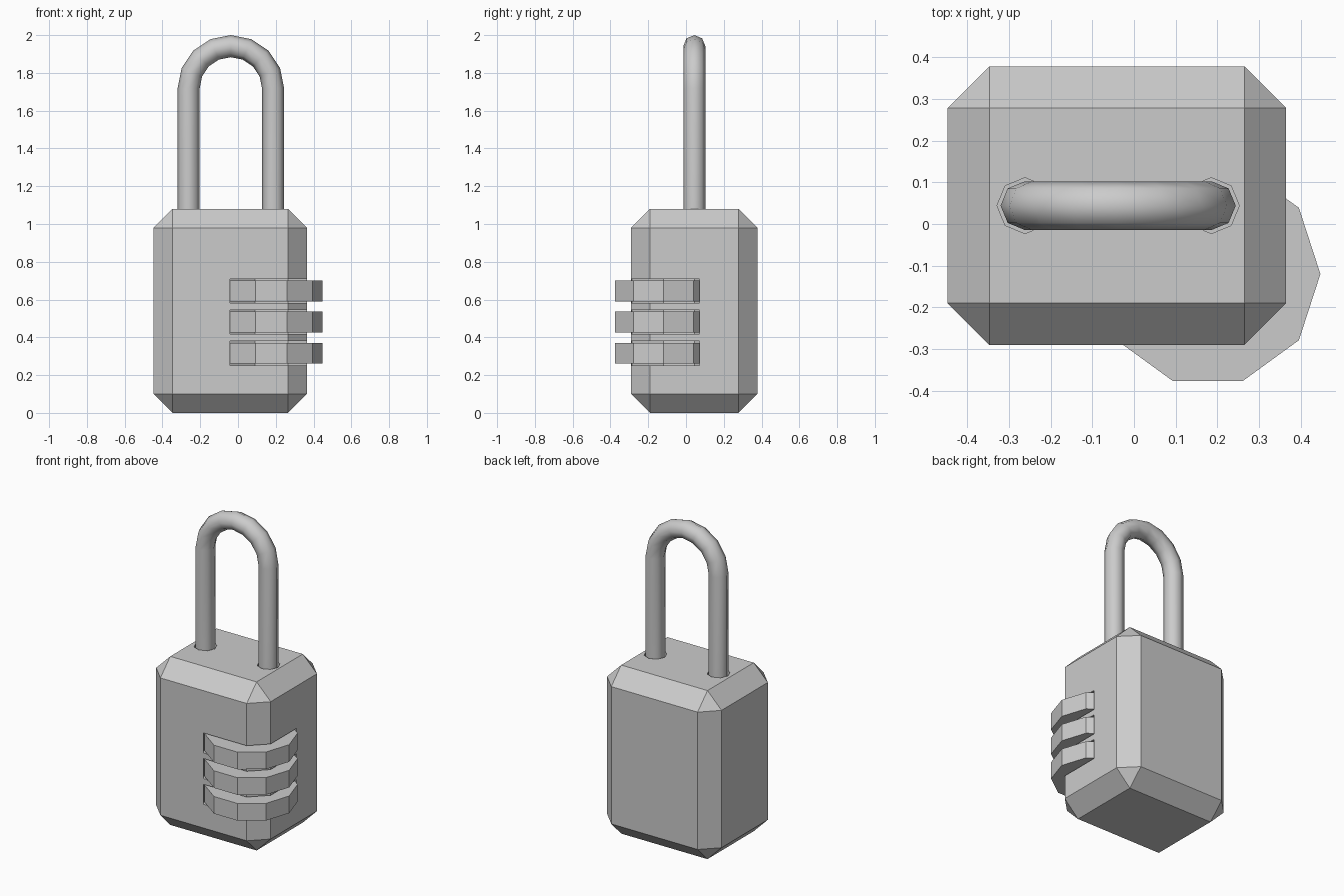
import bpy, bmesh
from math import pi, cos, sin, radians
from mathutils import Vector

if "Cube" in bpy.data.objects:
    bpy.data.objects.remove(bpy.data.objects["Cube"])


def cylinder(name, x, y, z0, z1, radius, sides):
    # capped prism with its first corner on +x
    bm = bmesh.new()
    base = [bm.verts.new((x + radius * cos(2 * pi * i / sides),
                          y + radius * sin(2 * pi * i / sides), z0)) for i in range(sides)]
    face = bm.faces.new(base)
    top = bmesh.ops.extrude_face_region(bm, geom=[face])["geom"]
    bmesh.ops.translate(bm, vec=(0, 0, z1 - z0),
                        verts=[v for v in top if isinstance(v, bmesh.types.BMVert)])
    return finish(name, bm)


def finish(name, bm):
    bmesh.ops.recalc_face_normals(bm, faces=bm.faces)
    mesh = bpy.data.meshes.new(name)
    bm.to_mesh(mesh)
    bm.free()
    obj = bpy.data.objects.new(name, mesh)
    bpy.context.collection.objects.link(obj)
    return obj


def cut(target, cutter):
    cutter.hide_render = True
    mod = target.modifiers.new("cut", "BOOLEAN")
    mod.operation = "DIFFERENCE"
    mod.solver = "EXACT"
    mod.object = cutter
    bpy.context.view_layer.objects.active = target
    bpy.ops.object.modifier_apply(modifier=mod.name)
    bpy.data.objects.remove(cutter)


# Chamfered body
X0, X1, Y0, Y1, H = -0.447, 0.365, -0.29, 0.378, 1.08
bm = bmesh.new()
bmesh.ops.create_cube(bm, size=1)
bmesh.ops.scale(bm, vec=(X1 - X0, Y1 - Y0, H), verts=bm.verts)
bmesh.ops.translate(bm, vec=((X0 + X1) / 2, (Y0 + Y1) / 2, H / 2), verts=bm.verts)
bmesh.ops.bevel(bm, geom=bm.edges[:], offset=0.1, segments=1, affect="EDGES")
body = finish("lock_body", bm)

# Ten-sided dials sitting in slightly larger slots
DX, DY = 0.177, -0.12
for i, z in enumerate((0.316, 0.481, 0.645)):
    cut(body, cylinder("slot_cutter", DX, DY, z - 0.064, z + 0.064, 0.28, 10))
    cylinder(f"dial_{i + 1}", DX, DY, z - 0.055, z + 0.055, 0.27, 10)

# Shackle holes
CX, SY, BEND, TUBE, ARC_Z, LEG_Z = -0.038, 0.044, 0.2235, 0.0585, 1.718, 0.88
for side in (-1, 1):
    cut(body, cylinder("hole_cutter", CX + side * BEND, SY, LEG_Z - 0.01, H + 0.1, 0.067, 8))

# Shackle: eight-sided tube swept along a U path
angles = [pi * i / 8 for i in range(9)]
path = [(Vector((cos(a), 0, sin(a))), ARC_Z) for a in angles]
path = [(Vector((1, 0, 0)), LEG_Z)] + path + [(Vector((-1, 0, 0)), LEG_Z)]
bm = bmesh.new()
rings = []
for n, z in path:
    centre = Vector((CX, SY, z)) + n * BEND
    rings.append([bm.verts.new(centre + n * TUBE * cos(k * pi / 4)
                               + Vector((0, TUBE * sin(k * pi / 4), 0))) for k in range(8)])
for a, b in zip(rings, rings[1:]):
    for k in range(8):
        bm.faces.new((a[k], a[(k + 1) % 8], b[(k + 1) % 8], b[k]))
bm.faces.new(rings[0])
bm.faces.new(rings[-1])
shackle = finish("shackle", bm)
bpy.ops.object.select_all(action="DESELECT")
shackle.select_set(True)
bpy.context.view_layer.objects.active = shackle
bpy.ops.object.shade_smooth_by_angle(angle=radians(60))
